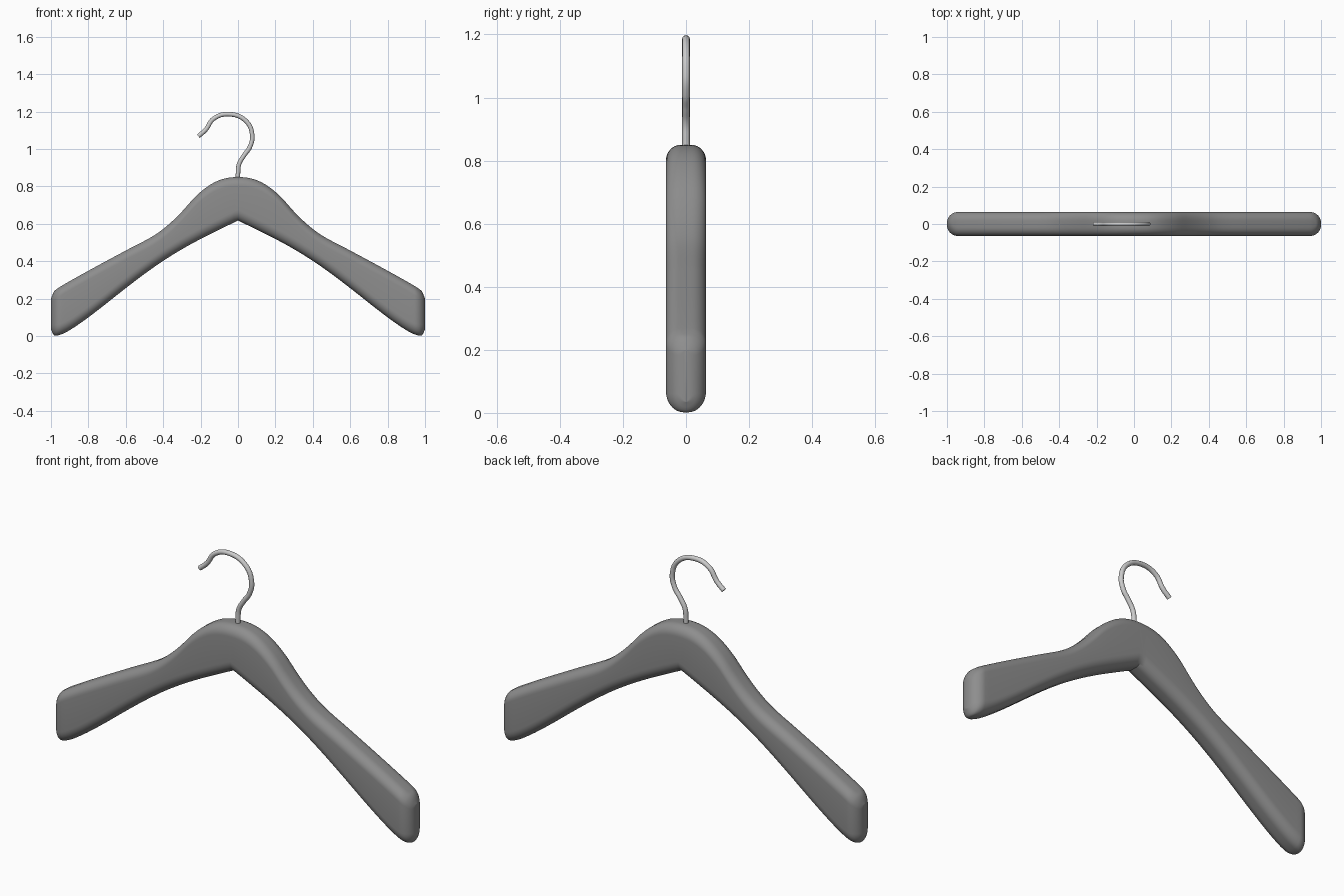
import bpy, bmesh, math
from mathutils import Vector

if "Cube" in bpy.data.objects:
    bpy.data.objects.remove(bpy.data.objects["Cube"])

# half outline of the body: (x, z) along upper and lower edges
UPPER = [(0, .85), (.08, .84), (.15, .808), (.225, .748), (.3, .665), (.37, .597), (.45, .537),
         (.6, .457), (.8, .349), (.93, .276), (.965, .254), (.985, .236), (1, .2)]
LOWER = [(0, .617), (.1, .569), (.2, .519), (.3, .464), (.4, .402), (.5, .332), (.6, .256),
         (.75, .138), (.85, .064), (.92, .02), (.965, .003), (.985, .006), (1, .035)]
HALF, ROUND, END = .0635, .047, .058


def edge(pts, x, start_slope):
    """Smooth height of an outline at x (cubic Hermite)."""
    n = len(pts)
    s = [(pts[min(i + 1, n - 1)][1] - pts[max(i - 1, 0)][1]) /
         (pts[min(i + 1, n - 1)][0] - pts[max(i - 1, 0)][0]) for i in range(n)]
    s[0] = start_slope
    i = max(k for k in range(n - 1) if pts[k][0] <= x + 1e-9)
    (x0, z0), (x1, z1) = pts[i], pts[i + 1]
    h = x1 - x0
    t = min(1, (x - x0) / h)
    return ((2*t**3 - 3*t**2 + 1) * z0 + (t**3 - 2*t**2 + t) * h * s[i]
            + (3*t**2 - 2*t**3) * z1 + (t**3 - t**2) * h * s[i + 1])


def section(x, half):
    """Rounded-rectangle cross-section at x."""
    top, bot = edge(UPPER, x, 0), edge(LOWER, x, -.46)
    r = min(ROUND, half)
    rt, rb = r * 1.05, r * 1.25
    ring = []
    for q, (sy, cz, rz) in enumerate([(1, top - rt, rt), (-1, top - rt, rt),
                                      (-1, bot + rb, rb), (1, bot + rb, rb)]):
        for k in range(9):
            a = (q + k / 8) * math.pi / 2
            ring.append(Vector((x, sy * (half - r) + r * math.cos(a), cz + rz * math.sin(a))))
    return ring


# body: lofted half, rounded off towards the tip
stations = [((1 - END) * i / 44, HALF) for i in range(44)]
for k in range(13):
    a = math.pi / 2 * k / 12
    stations.append((1 - END + END * math.sin(a), HALF - END * (1 - math.cos(a))))
bm = bmesh.new()
rings = [[bm.verts.new(p) for p in section(x, h)] for x, h in stations]
n = len(rings[0])
for a, b in zip(rings, rings[1:]):
    for j in range(n):
        bm.faces.new((a[j], a[(j + 1) % n], b[(j + 1) % n], b[j]))
bm.faces.new(rings[-1])
# mirrored half, welded at the middle
geo = bmesh.ops.duplicate(bm, geom=bm.verts[:] + bm.edges[:] + bm.faces[:])["geom"]
for v in geo:
    if isinstance(v, bmesh.types.BMVert):
        v.co.x *= -1
bmesh.ops.remove_doubles(bm, verts=bm.verts, dist=1e-5)
bmesh.ops.recalc_face_normals(bm, faces=bm.faces)
mesh = bpy.data.meshes.new("hanger_body")
bm.to_mesh(mesh)
bm.free()
body = bpy.data.objects.new("hanger_body", mesh)
bpy.context.collection.objects.link(body)
bpy.context.view_layer.objects.active = body
body.select_set(True)
bpy.ops.object.shade_smooth_by_angle(angle=math.radians(40))
dark = bpy.data.materials.new("dark_grey")
dark.diffuse_color = (.27, .27, .27, 1)
dark.use_nodes = True
dark.node_tree.nodes["Principled BSDF"].inputs["Base Color"].default_value = dark.diffuse_color
mesh.materials.append(dark)

# wire hook
HOOK = [(0, .82), (0, .87), (.006, .92), (.032, .965), (.064, 1.012), (.076, 1.075), (.042, 1.15),
        (-.05, 1.186), (-.13, 1.162), (-.173, 1.103), (-.212, 1.068)]
cu = bpy.data.curves.new("hook", "CURVE")
cu.dimensions = "3D"
cu.bevel_depth, cu.bevel_resolution, cu.use_fill_caps = .012, 4, True
sp = cu.splines.new("BEZIER")
sp.resolution_u = 10
sp.bezier_points.add(len(HOOK) - 1)
for p, (x, z) in zip(sp.bezier_points, HOOK):
    p.co = (x, 0, z)
    p.handle_left_type = p.handle_right_type = "AUTO"
bpy.context.collection.objects.link(bpy.data.objects.new("hook", cu))
